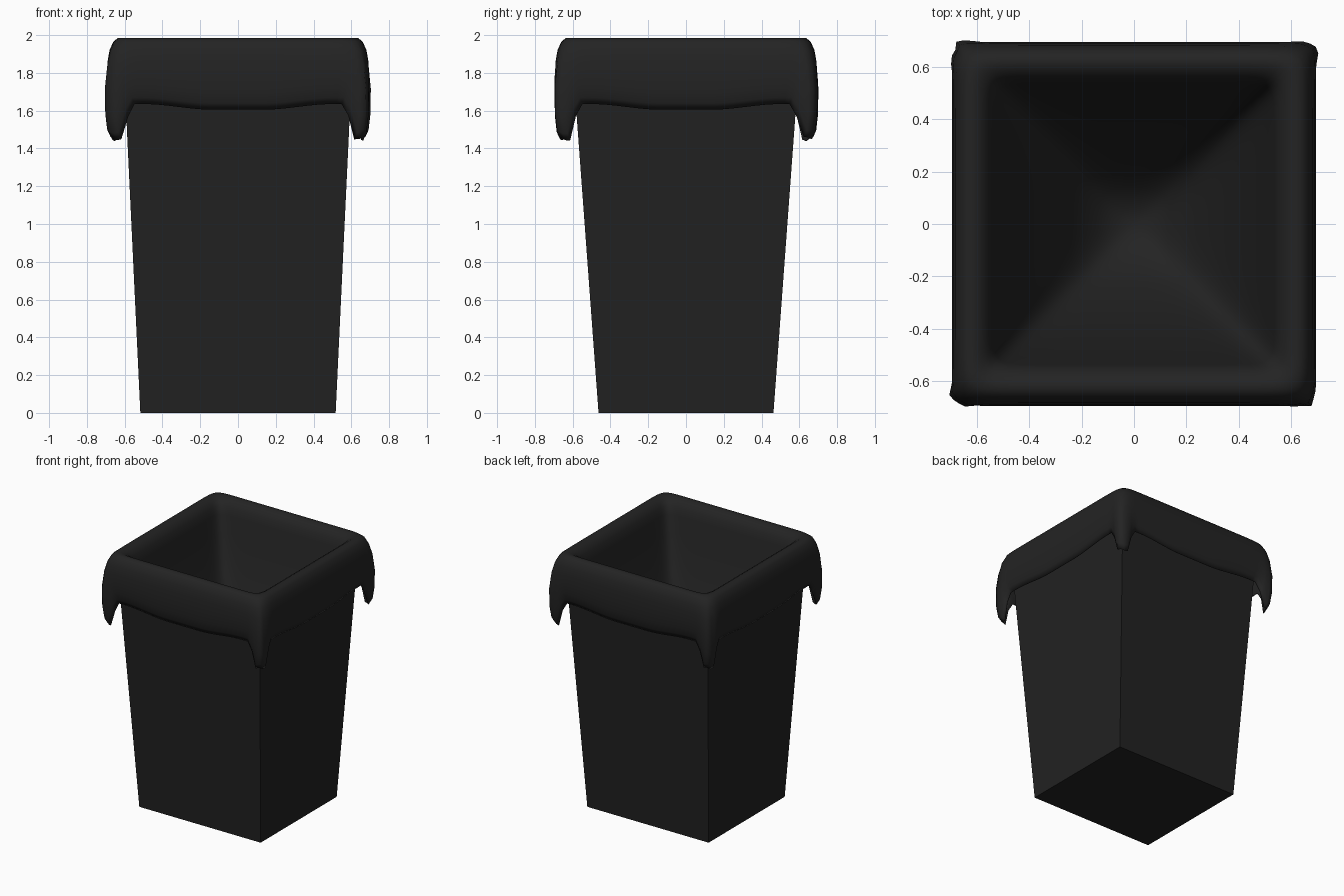
import bpy, bmesh, math, random

if "Cube" in bpy.data.objects:
    bpy.data.objects.remove(bpy.data.objects["Cube"])

random.seed(4)


def material(name, rgb):
    m = bpy.data.materials.new(name)
    m.diffuse_color = (*rgb, 1)
    m.use_nodes = True
    m.node_tree.nodes["Principled BSDF"].inputs["Base Color"].default_value = m.diffuse_color
    return m


def make_object(name, bm, mat):
    bmesh.ops.recalc_face_normals(bm, faces=bm.faces)
    me = bpy.data.meshes.new(name)
    bm.to_mesh(me)
    bm.free()
    me.materials.append(mat)
    ob = bpy.data.objects.new(name, me)
    bpy.context.collection.objects.link(ob)
    return ob


def bridge(bm, a, b):
    n = len(a)
    for i in range(n):
        bm.faces.new((a[i], a[(i + 1) % n], b[(i + 1) % n], b[i]))


def smoothstep(a, b, x):
    t = min(1, max(0, (x - a) / (b - a)))
    return t * t * (3 - 2 * t)


bin_mat = material("bin charcoal", (0.016, 0.016, 0.016))
bag_mat = material("bag black", (0.017, 0.017, 0.017))

# tapered open bin: outside up, over the rim, inside down
bm = bmesh.new()
rings = []
for hx, hy, z in [(0.517, 0.463, 0), (0.609, 0.606, 1.94),
                  (0.565, 0.565, 1.94), (0.475, 0.425, 0.05)]:
    rings.append([bm.verts.new((sx * hx, sy * hy, z))
                  for sx, sy in ((-1, -1), (1, -1), (1, 1), (-1, 1))])
for a, b in zip(rings, rings[1:]):
    bridge(bm, a, b)
bm.faces.new(rings[0])
bm.faces.new(rings[-1])
make_object("bin_body", bm, bin_mat)

# bag liner: rounded-square rings from the sagging middle, over the rim, to the hem
# (half size, height, squareness)
profile = [(0.06, 0.83, 2.2), (0.14, 0.88, 3), (0.24, 1.02, 5), (0.35, 1.25, 8),
           (0.45, 1.52, 12), (0.51, 1.76, 16), (0.535, 1.88, 18), (0.55, 1.935, 18),
           (0.575, 1.967, 18), (0.605, 1.985, 18), (0.635, 1.986, 18),
           (0.66, 1.965, 18), (0.68, 1.92, 18), (0.69, 1.86, 20), (0.694, 1.78, 22),
           (0.692, 1.70, 22), (0.682, 1.64, 22), (0.665, 1.605, 22)]
N = 160
wobble = [random.uniform(-1, 1) for _ in range(N)]
bm = bmesh.new()
rings = []
for half, z, p in profile:
    ring = []
    skirt = smoothstep(1.98, 1.62, z) if half > 0.62 else 0
    for i in range(N):
        # even spacing along the square's sides
        s = (i + 0.5) / N * 4
        u = (s % 1) * 2 - 1
        ang = math.atan(u) + int(s) * math.pi / 2
        c, sn = abs(math.cos(ang)), abs(math.sin(ang))
        r = half / (c ** p + sn ** p) ** (1 / p)
        m = abs(u)
        corner = smoothstep(0.84, 0.93, m)
        # hem lifts beside each corner, then hangs down as a flap
        lift = 0.03 * smoothstep(0.2, 0.75, m) - 0.185 * corner
        zz = z + lift * skirt ** 1.5
        if skirt:
            r += corner * (0.012 + 0.010 * wobble[i]) * min(1, skirt * 2)
            zz += corner * 0.012 * wobble[i] * skirt
        ring.append(bm.verts.new((r * math.cos(ang), r * math.sin(ang), zz)))
    rings.append(ring)
for a, b in zip(rings, rings[1:]):
    bridge(bm, a, b)
centre = bm.verts.new((0, 0, 0.82))
for i in range(N):
    bm.faces.new((rings[0][(i + 1) % N], rings[0][i], centre))
bag = make_object("bag_liner", bm, bag_mat)
# make sure the open sheet faces up and outward
if sum(f.normal.z for f in bag.data.polygons) < 0:
    bag.data.flip_normals()
solid = bag.modifiers.new("thickness", "SOLIDIFY")
solid.thickness = 0.006
solid.offset = -1
for poly in bag.data.polygons:
    poly.use_smooth = True
